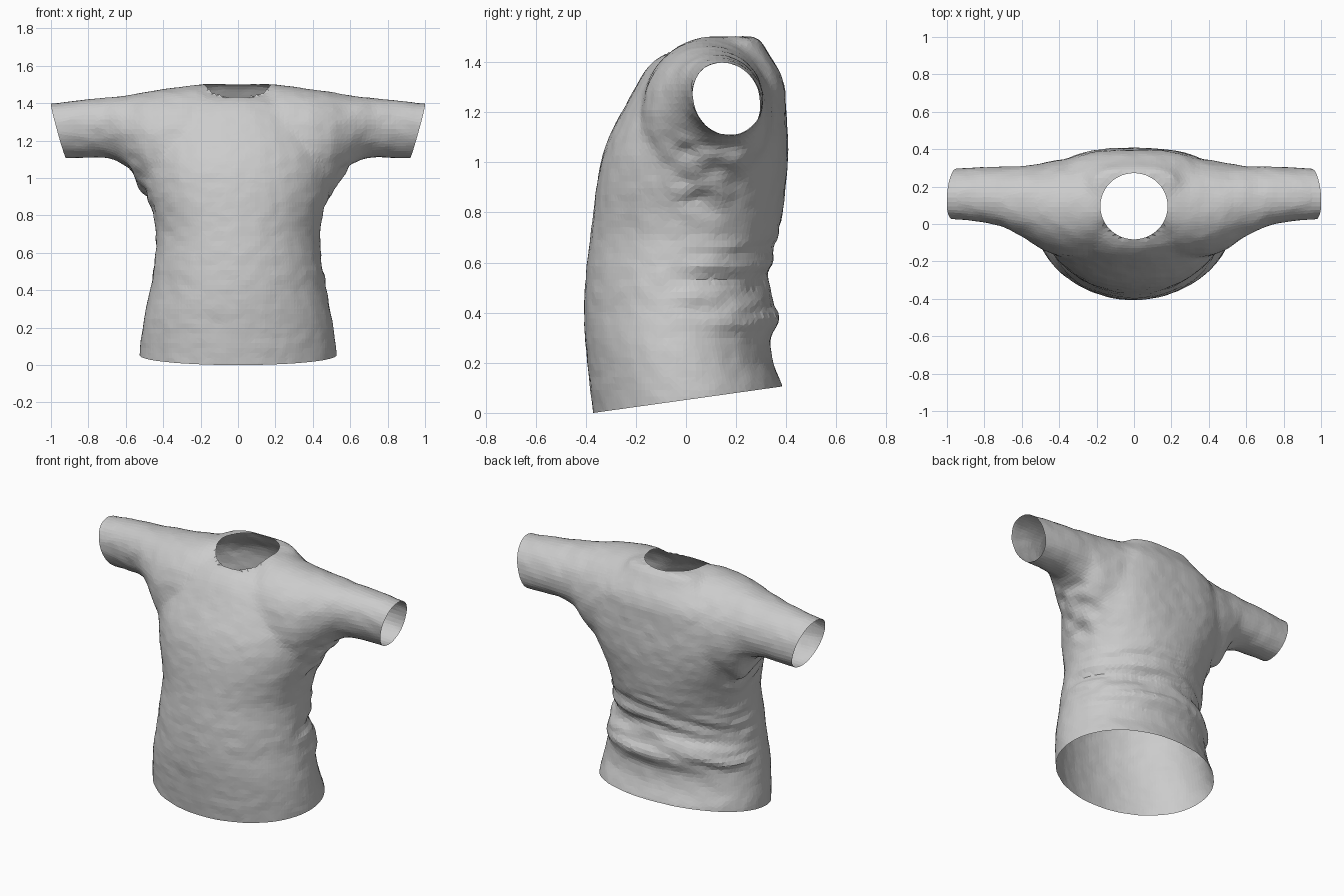
import bpy, bmesh, math
from mathutils import Vector, noise

if "Cube" in bpy.data.objects:
    bpy.data.objects.remove(bpy.data.objects["Cube"])

N = 48


def oval(a0, a1, b0, b1, power, back_power=None):
    """Closed superellipse spanning a0..a1 and b0..b1; its +b half may be squarer."""
    pts = []
    for i in range(N):
        t = 2 * math.pi * i / N
        c, s = math.cos(t), math.sin(t)
        p = back_power if back_power and s > 0 else power
        u = math.copysign(abs(c) ** (2 / p), c)
        v = math.copysign(abs(s) ** (2 / p), s)
        pts.append(((a0 + a1) / 2 + u * (a1 - a0) / 2, (b0 + b1) / 2 + v * (b1 - b0) / 2))
    return pts


def loft(bm, rings):
    """Skin a capped tube through rings of points."""
    rows = [[bm.verts.new(p) for p in r] for r in rings]
    for a, b in zip(rows, rows[1:]):
        for i in range(N):
            j = (i + 1) % N
            bm.faces.new((a[i], a[j], b[j], b[i]))
    bm.faces.new(rows[0][::-1])
    bm.faces.new(rows[-1])


bm = bmesh.new()

# Torso: z, half width, front y, back y
torso = [(-.1, .54, -.36, .42), (.1, .525, -.385, .39), (.2, .512, -.393, .345),
         (.3, .494, -.404, .335), (.35, .485, -.407, .365), (.4, .477, -.408, .382),
         (.45, .464, -.407, .355), (.5, .454, -.404, .31), (.6, .444, -.396, .345),
         (.7, .438, -.384, .372), (.8, .452, -.371, .387), (.9, .482, -.359, .398),
         (1.0, .50, -.341, .407), (1.1, .50, -.311, .407), (1.2, .485, -.258, .401),
         (1.3, .45, -.203, .395), (1.36, .40, -.168, .378), (1.41, .33, -.125, .345),
         (1.44, .29, -.072, .325), (1.475, .25, .03, .307), (1.503, .20, .11, .292)]
loft(bm, [[(x, y, z) for x, y in
           oval(-w, w, f, b, 2.0 if z < .8 else 2.1,
                2.05 + .8 * max(0, min(1, (z - .75) / .35)))]
          for z, w, f, b in torso])

# Sleeves and shoulders: x, front y, back y, bottom z, top z
half = [(1.08, .03, .295, 1.095, 1.395), (.95, .026, .298, 1.103, 1.405),
        (.85, .018, .303, 1.105, 1.417),
        (.72, -.004, .31, 1.11, 1.429), (.65, -.037, .31, 1.095, 1.436),
        (.58, -.077, .312, 1.045, 1.446), (.5, -.135, .325, .92, 1.46),
        (.4, -.175, .345, .88, 1.475), (.28, -.18, .355, .88, 1.492),
        (.22, -.17, .355, .88, 1.501), (.15, -.12, .35, .88, 1.505)]
sleeves = [(-r[0], *r[1:]) for r in half] + half[::-1]
# sleeve openings lean slightly: the underside sits further back
loft(bm, [[(x, y - (.13 * (z - 1.25) if abs(x) > .62 else 0), z)
           for y, z in oval(f, b, lo, hi, 2.05)] for x, f, b, lo, hi in sleeves])
bmesh.ops.recalc_face_normals(bm, faces=bm.faces)

me = bpy.data.meshes.new("shirt")
bm.to_mesh(me)
bm.free()
shirt = bpy.data.objects.new("shirt", me)
bpy.context.collection.objects.link(shirt)

# Fuse into one cloth skin and relax the seams
m = shirt.modifiers.new("fuse", 'REMESH')
m.mode, m.voxel_size = 'VOXEL', .026
m = shirt.modifiers.new("relax", 'SMOOTH')
m.factor, m.iterations = .5, 5
bpy.context.view_layer.objects.active = shirt
shirt.select_set(True)
for name in ("fuse", "relax"):
    bpy.ops.object.modifier_apply(modifier=name)

bm = bmesh.new()
bm.from_mesh(shirt.data)
bm.normal_update()


def band(v, lo, hi, soft):
    return max(0, min(1, (v - lo) / soft, (hi - v) / soft))


# Folds: waist creases at back and sides, underarm bunching, faint ripples
moves = []
for v in bm.verts:
    x, y, z = v.co
    zz = z + .12 * abs(x) + .03 * noise.noise(Vector((x * 3, y * 3, 7)))
    waist = band(zz, .33, .78, .1) * band(y, -.1, 1, .15)
    under = band(z, .75, 1.15, .1) * band(abs(x), .38, .65, .06) * band(y, -.12, .3, .1)
    crease = noise.noise(Vector((x * 3, y * 4, zz * 17)))
    bunch = noise.noise(Vector((x * 9, y * 9, z * 13 + 4)))
    ripple = noise.noise(Vector((x * 14, y * 14, z * 18)))
    moves.append(v.normal * (.022 * waist * crease + .025 * under * bunch
                             + .003 * ripple))
for v, d in zip(bm.verts, moves):
    v.co += d


def cut(co, no):
    """Open the skin by trimming everything beyond a plane."""
    bmesh.ops.bisect_plane(bm, geom=bm.verts[:] + bm.edges[:] + bm.faces[:],
                           plane_co=co, plane_no=no, clear_outer=True)


# Hem and cuffs
cut((0, -.37, 0), (0, .14, -1))
for s in (-1, 1):
    cut((s * 1.0, .16, 1.4), (s, .05, -.27))

# Neck opening: clear faces inside an ellipse and snap the rim to it
cy, rx, ry = .095, .18, .177


def neck(p):
    return math.hypot(p.x / rx, (p.y - cy) / ry)


hole = [f for f in bm.faces if f.calc_center_median().z > 1.3
        and neck(f.calc_center_median()) < 1]
bmesh.ops.delete(bm, geom=hole, context='FACES')
for v in bm.verts:
    if v.is_boundary and v.co.z > 1.36 and abs(v.co.x) < .3:
        k = neck(v.co)
        v.co.x /= k
        v.co.y = cy + (v.co.y - cy) / k

# Faceted triangles like draped cloth
bmesh.ops.triangulate(bm, faces=bm.faces[:])
for f in bm.faces:
    f.smooth = False
bm.to_mesh(shirt.data)
bm.free()
